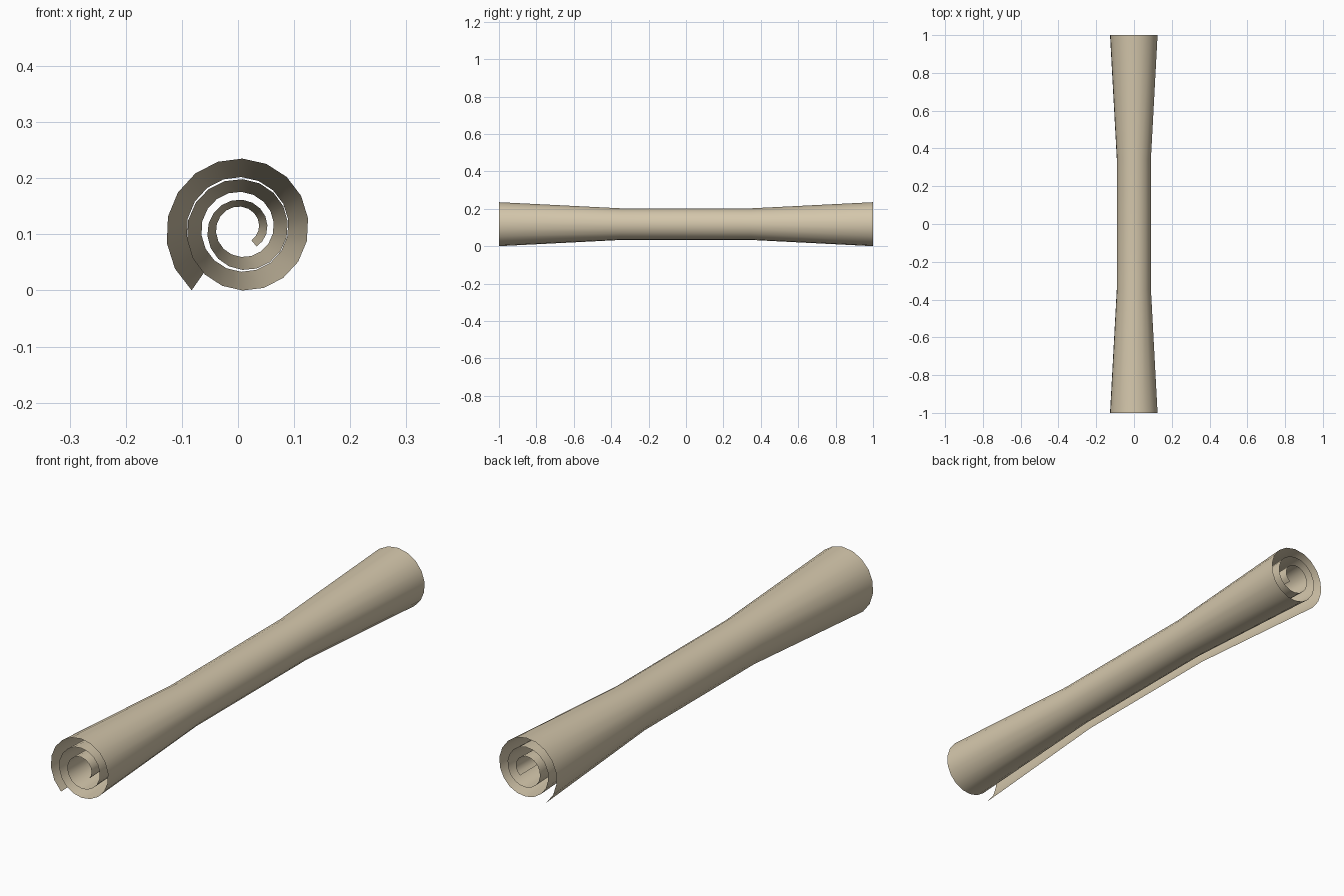
import bpy, bmesh, math

if "Cube" in bpy.data.objects:
    bpy.data.objects.remove(bpy.data.objects["Cube"])

# Parchment colour
mat = bpy.data.materials.new("tan parchment")
mat.diffuse_color = (0.66, 0.57, 0.41, 1.0)
mat.use_nodes = True
mat.node_tree.nodes["Principled BSDF"].inputs["Base Color"].default_value = mat.diffuse_color

SEGS = 50                       # 20 degree steps along the spiral
START, STEP = 230.0, -20.0      # degrees, winding clockwise inwards
R_OUT, R_IN = 0.141, 0.039
CX, CZ = 0.008, 0.110           # spiral centre
MID_Z = 0.120                   # centre the pinched middle shrinks towards
# (y, scale) of each cross-section: flared ends, narrow middle
SECTIONS = [(-1.0, 1.0), (-0.345, 0.718), (0.345, 0.718), (1.0, 1.0)]


def spiral_point(i):
    a = math.radians(START + STEP * i)
    r = R_OUT + (R_IN - R_OUT) * i / SEGS
    return CX + r * math.cos(a), CZ + r * math.sin(a)


# Rolled sheet: the spiral lofted through the sections
bm = bmesh.new()
rows = []
for y, s in SECTIONS:
    row = []
    for i in range(SEGS + 1):
        x, z = spiral_point(i)
        row.append(bm.verts.new((x * s, y, MID_Z + (z - MID_Z) * s)))
    rows.append(row)
for a, b in zip(rows, rows[1:]):
    for i in range(SEGS):
        f = bm.faces.new((a[i], b[i], b[i + 1], a[i + 1]))
        f.smooth = True

# Outer side of the roll faces outwards
bm.normal_update()
top = max(bm.faces, key=lambda f: f.calc_center_median().z)
if top.normal.z < 0:
    bmesh.ops.reverse_faces(bm, faces=bm.faces[:])

# Stand on the ground
low = min(v.co.z for v in bm.verts)
for v in bm.verts:
    v.co.z -= low

mesh = bpy.data.meshes.new("rolled_scroll")
bm.to_mesh(mesh)
bm.free()
mesh.materials.append(mat)
obj = bpy.data.objects.new("rolled_scroll", mesh)
bpy.context.collection.objects.link(obj)
